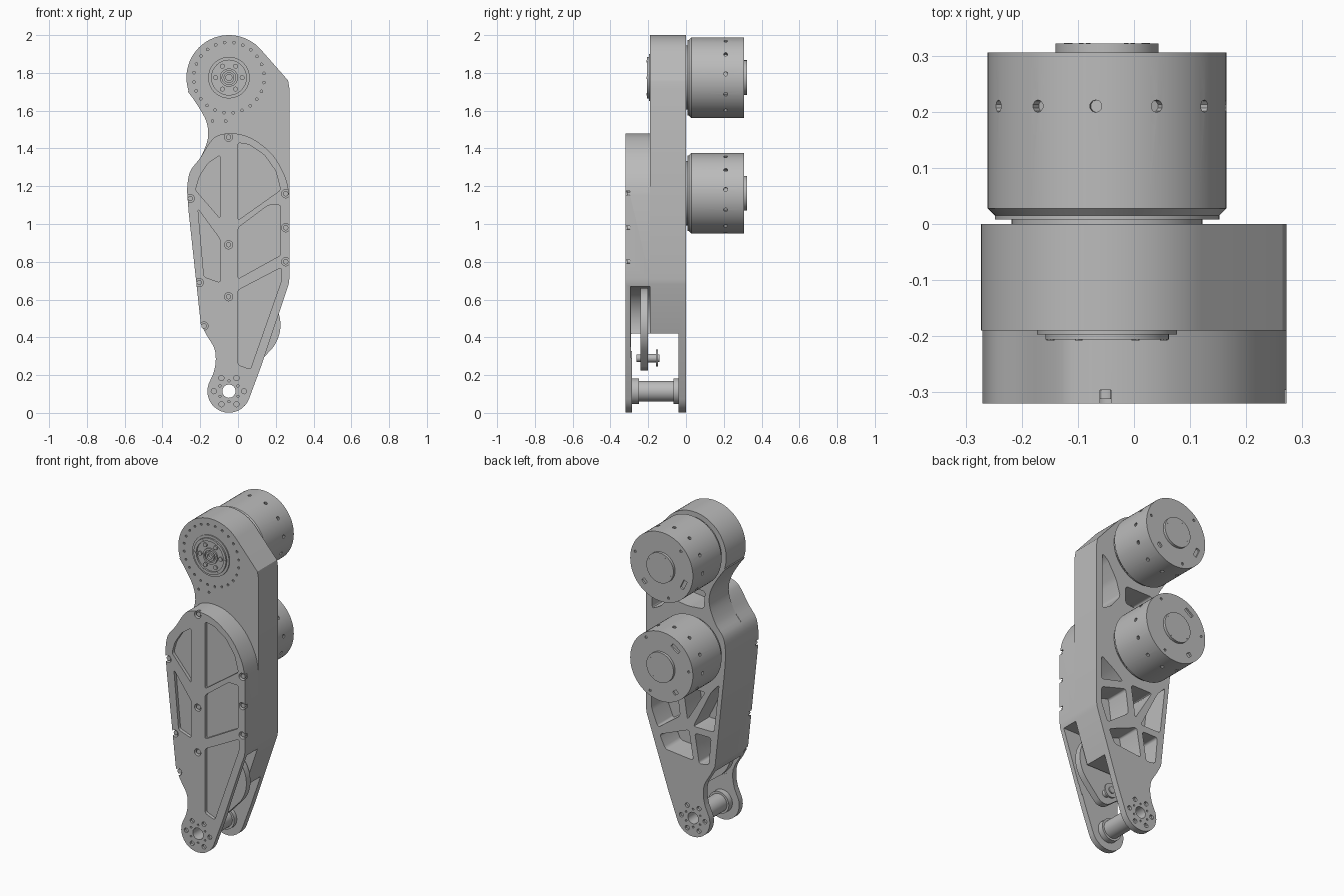
import bpy, bmesh, math
from mathutils import Vector, Matrix, geometry

if "Cube" in bpy.data.objects:
    bpy.data.objects.remove(bpy.data.objects["Cube"])

grey = bpy.data.materials.new("machined grey")
grey.use_nodes = True
grey.diffuse_color = (0.5, 0.5, 0.5, 1)
grey.node_tree.nodes["Principled BSDF"].inputs["Base Color"].default_value = (0.5, 0.5, 0.5, 1)

AXIS_X = -0.048
UPPER_Z, LOWER_Z, FOOT_Z = 1.775, 1.163, 0.115
COVER_Y, SEAM_Y = -0.32, -0.19


# ---------- helpers ----------
def make(name, bm):
    bmesh.ops.recalc_face_normals(bm, faces=bm.faces)
    mesh = bpy.data.meshes.new(name)
    bm.to_mesh(mesh)
    bm.free()
    mesh.materials.append(grey)
    ob = bpy.data.objects.new(name, mesh)
    bpy.context.scene.collection.objects.link(ob)
    return ob


def arc(x, z, r, a0, a1, n=24):
    angles = [math.radians(a0 + (a1 - a0) * i / n) for i in range(n + 1)]
    return [(x + r * math.cos(a), z + r * math.sin(a)) for a in angles]


def smooth(pts, n=4):
    """Catmull-Rom curve through the points."""
    p = [Vector(q) for q in [pts[0], *pts, pts[-1]]]
    out = []
    for a, b, c, d in zip(p, p[1:], p[2:], p[3:]):
        for i in range(n):
            t = i / n
            out.append(b + (c - a) * t / 2 + (a - 2.5 * b + 2 * c - d / 2) * t * t
                       + (1.5 * (b - c) + (d - a) / 2) * t ** 3)
    return [tuple(v) for v in out] + [pts[-1]]


def slab(name, pts, y0, y1, rounding=0):
    """Outline in x, z extruded along y."""
    bm = bmesh.new()
    bm.faces.new([bm.verts.new((x, y0, z)) for x, z in pts])
    if rounding:
        bmesh.ops.bevel(bm, geom=bm.verts[:], offset=rounding, segments=4,
                        profile=0.5, affect='VERTICES', clamp_overlap=True)
        bmesh.ops.remove_doubles(bm, verts=bm.verts[:], dist=0.0005)
    res = bmesh.ops.extrude_face_region(bm, geom=bm.faces[:])
    moved = [v for v in res["geom"] if isinstance(v, bmesh.types.BMVert)]
    bmesh.ops.translate(bm, verts=moved, vec=(0, y1 - y0, 0))
    return make(name, bm)


def lathe(name, x, z, profile, hollow=False, n=64):
    """Profile of (radius, y) turned about an axis parallel to y."""
    bm = bmesh.new()
    rings = [[bm.verts.new((px, y, pz)) for px, pz in arc(x, z, r, 0, 360, n)[:-1]]
             for r, y in profile]
    pairs = list(zip(rings, rings[1:]))
    if hollow:
        pairs.append((rings[-1], rings[0]))
    else:
        bm.faces.new(rings[0])
        bm.faces.new(rings[-1])
    for a, b in pairs:
        for i in range(n):
            j = (i + 1) % n
            bm.faces.new((a[i], a[j], b[j], b[i]))
    return make(name, bm)


def rod(name, x, z, r, y0, y1, n=16):
    return lathe(name, x, z, [(r, y0), (r, y1)], n=n)


def cut(target, cutters):
    for c in cutters:
        before = target.data.copy()
        m = target.modifiers.new("cut", 'BOOLEAN')
        m.operation, m.solver, m.object = 'DIFFERENCE', 'EXACT', c
        bpy.context.view_layer.objects.active = target
        bpy.ops.object.modifier_apply(modifier=m.name)
        if not target.data.polygons:  # keep the part if a cut fails
            target.data = before
        bpy.data.objects.remove(c)


def ring(x, z, r, n, start=0):
    return arc(x, z, r, start, start + 360, n)[:-1]


# ---------- outlines ----------
waist = smooth([(-0.265, 1.70), (-0.215, 1.63), (-0.167, 1.54), (-0.16, 1.45),
                (-0.2, 1.35), (-0.255, 1.275), (-0.27, 1.18)])
lower = ([(-0.262, 1.07)]
         + smooth([(-0.197, 0.47), (-0.165, 0.41), (-0.125, 0.34), (-0.118, 0.27), (-0.13, 0.21)])
         + arc(AXIS_X, FOOT_Z, 0.114, 160, 340)
         + [(0.12, 0.24), (0.268, 0.68), (0.272, 0.71)])
body_outline = (arc(AXIS_X, UPPER_Z, 0.225, 42, 198, 32) + waist + lower
                + [(0.272, 1.72), (0.265, 1.76)])
cover_outline = (smooth([(0.272, 1.15), (0.25, 1.25), (0.18, 1.37), (0.07, 1.455), (-0.03, 1.48),
                         (-0.11, 1.467), (-0.15, 1.43), (-0.2, 1.35), (-0.255, 1.275), (-0.27, 1.18)])
                 + lower)


def gap():
    return slab("gap_cutter", [(-1, -1), (1, -1), (1, 0.42), (-1, 0.42)], -0.285, -0.04)


# ---------- main housing with ribbed back ----------
housing = slab("main_housing", body_outline, SEAM_Y, 0)
back_pockets = [
    [(0.23, 1.68), (0.23, 1.33), (0.17, 1.36), (0.1, 1.45), (0.13, 1.55), (0.19, 1.65)],
    [(0.06, 1.53), (-0.13, 1.53), (-0.12, 1.42), (-0.02, 1.41), (0.06, 1.42)],
    [(0.235, 1.02), (0.235, 0.87), (0.08, 0.91), (0.14, 0.96)],
    [(0.235, 0.82), (0.235, 0.72), (0.19, 0.61), (0.04, 0.72), (0.06, 0.87)],
    [(0.02, 0.91), (-0.13, 0.91), (-0.01, 0.71)],
    [(-0.17, 0.92), (-0.225, 0.98), (-0.19, 0.68), (-0.05, 0.68)],
    [(-0.06, 0.64), (-0.17, 0.64), (-0.155, 0.47), (-0.09, 0.46)],
    [(-0.02, 0.65), (0.18, 0.57), (0.14, 0.49), (-0.05, 0.47)]]
cut(housing, [gap()] + [slab("pocket_cutter", p, -0.15, 0.1, 0.016) for p in back_pockets])
cut(housing, [rod("dowel_cutter", x, z, 0.007, -0.3, -0.18, 8)
              for x, z in ring(AXIS_X, UPPER_Z, 0.187, 24, 7) + [(-0.135, 1.545), (-0.065, 1.545)]])

# ---------- front cover with recessed panels ----------
cover = slab("front_cover", cover_outline, COVER_Y, SEAM_Y)
front_pockets = [
    [(-0.095, 1.365), (-0.095, 1.03), (-0.225, 1.18), (-0.205, 1.25), (-0.16, 1.32)],
    [(0, 1.43), (0, 1.02), (0.226, 1.18), (0.2, 1.28), (0.14, 1.365), (0.06, 1.42)],
    [(0.16, 1.1), (0.226, 1.1), (0.226, 0.835), (0, 0.71), (0, 0.98)],
    [(-0.212, 1.08), (-0.095, 0.92), (-0.095, 0.69), (-0.18, 0.72)],
    [(0, 0.65), (0.23, 0.77), (0.23, 0.7), (0.065, 0.23), (0, 0.255)]]
cut(cover, [gap()] + [slab("panel_cutter", p, -0.4, -0.3, 0.012) for p in front_pockets])
cut(cover, [rod("crank_cutter", 0.03, 0.465, 0.205, -0.29, -0.1, 48),
            slab("window_cutter", [(0.03, 0.35), (0.5, 0.35), (0.5, 0.67), (0.03, 0.67)], -0.293, -0.1)])
screws = [(-0.05, 1.46), (0.253, 1.16), (-0.253, 1.135), (0.253, 0.98), (-0.05, 0.89),
          (0.253, 0.8), (-0.205, 0.69), (-0.05, 0.615), (-0.18, 0.46)]
cut(cover, [rod("screw_cutter", x, z, 0.022, -0.4, -0.296) for x, z in screws])
for x, z in screws:
    rod("cover_screw", x, z, 0.014, -0.312, -0.294, 12)

# ---------- foot joint: bores, bolt holes, hollow shaft ----------
for part, y0, y1 in ((cover, -0.4, -0.2), (housing, -0.1, 0.1)):
    cut(part, [rod("bore_cutter", AXIS_X, FOOT_Z, 0.035, y0, y1, 32)])
for part, y0, y1 in ((cover, -0.4, -0.305), (housing, -0.015, 0.1)):
    cut(part, [rod("bolt_cutter", x, z, 0.014, y0, y1, 12)
               for x, z in ring(AXIS_X, FOOT_Z, 0.08, 6)])
    cut(part, [rod("pin_cutter", x, z, 0.006, y0, y1, 8)
               for x, z in ring(AXIS_X, FOOT_Z, 0.055, 6, 30)])
lathe("foot_shaft", AXIS_X, FOOT_Z,
      [(0.035, -0.287), (0.068, -0.287), (0.068, -0.25), (0.055, -0.25), (0.055, -0.065),
       (0.068, -0.065), (0.068, -0.038), (0.035, -0.038)], hollow=True)

# ---------- crank inside the lower opening ----------
points = arc(0.03, 0.465, 0.195, 0, 360, 64)[:-1] + arc(0.045, 0.29, 0.065, 0, 360, 32)[:-1]
slab("crank_disc", [points[i] for i in geometry.convex_hull_2d(points)], -0.24, -0.2)
lathe("crank_pin", 0.04, 0.29, [(0.02, -0.262), (0.02, -0.24), (0.032, -0.24), (0.032, -0.2),
                                (0.022, -0.2), (0.022, -0.16), (0.045, -0.16), (0.045, -0.148),
                                (0.02, -0.148), (0.02, -0.14)], n=24)

# ---------- output hub on the upper front ----------
lathe("output_hub", AXIS_X, UPPER_Z,
      [(0.125, -0.17), (0.125, -0.197), (0.11, -0.197), (0.11, -0.206), (0.092, -0.206),
       (0.092, -0.196), (0.048, -0.196), (0.048, -0.205), (0.036, -0.205), (0.036, -0.195),
       (0.028, -0.195), (0.028, -0.206), (0.016, -0.206), (0.016, -0.18)])
for x, z in ring(AXIS_X, UPPER_Z, 0.07, 6):
    rod("hub_bolt", x, z, 0.013, -0.204, -0.19, 12)
for x, z in ring(AXIS_X, UPPER_Z, 0.101, 6, 60):
    rod("hub_rim_bolt", x, z, 0.007, -0.208, -0.2, 8)


# ---------- motors ----------
def motor(name, z, turn):
    ob = lathe(name, AXIS_X, z,
               [(0.17, -0.01), (0.17, 0.008), (0.2, 0.008), (0.2, 0.015), (0.213, 0.028),
                (0.213, 0.306), (0.092, 0.306), (0.092, 0.322)], n=72)
    # radial holes around the can
    holes = []
    for i in range(12):
        bm = bmesh.new()
        spin = Matrix.Rotation(math.radians(30 * i - 5.4), 4, 'Y')
        bmesh.ops.create_cone(bm, cap_ends=True, segments=10, radius1=0.011, radius2=0.011, depth=0.04,
                              matrix=Matrix.Translation((AXIS_X, 0.21, z)) @ spin
                              @ Matrix.Translation((0, 0, 0.215)))
        holes.append(make("vent_cutter", bm))
    # connector slots and bolt holes on the back face
    for a, half in ((turn, 0.03), (turn + 110, 0.015)):
        u = Vector((math.cos(math.radians(a)), math.sin(math.radians(a))))
        v, mid = Vector((-u.y, u.x)), Vector((AXIS_X, z)) + u * 0.165
        corners = [mid + u * s * 0.012 + v * t * half for s, t in ((-1, -1), (1, -1), (1, 1), (-1, 1))]
        holes.append(slab("slot_cutter", [tuple(c) for c in corners], 0.295, 0.4, 0.004))
    holes += [rod("back_hole_cutter", x, pz, 0.008, 0.298, 0.4, 8)
              for x, pz in ring(AXIS_X, z, 0.185, 3, turn + 50)]
    cut(ob, holes)
    for x, pz in ring(AXIS_X, z, 0.08, 4, turn):
        rod("cap_screw", x, pz, 0.004, 0.315, 0.323, 8)


motor("upper_motor", UPPER_Z, 205)
motor("lower_motor", LOWER_Z, 125)

# ---------- shading ----------
for ob in bpy.context.scene.objects:
    ob.select_set(ob.type == 'MESH')
bpy.context.view_layer.objects.active = housing
bpy.ops.object.shade_smooth_by_angle(angle=math.radians(30))
